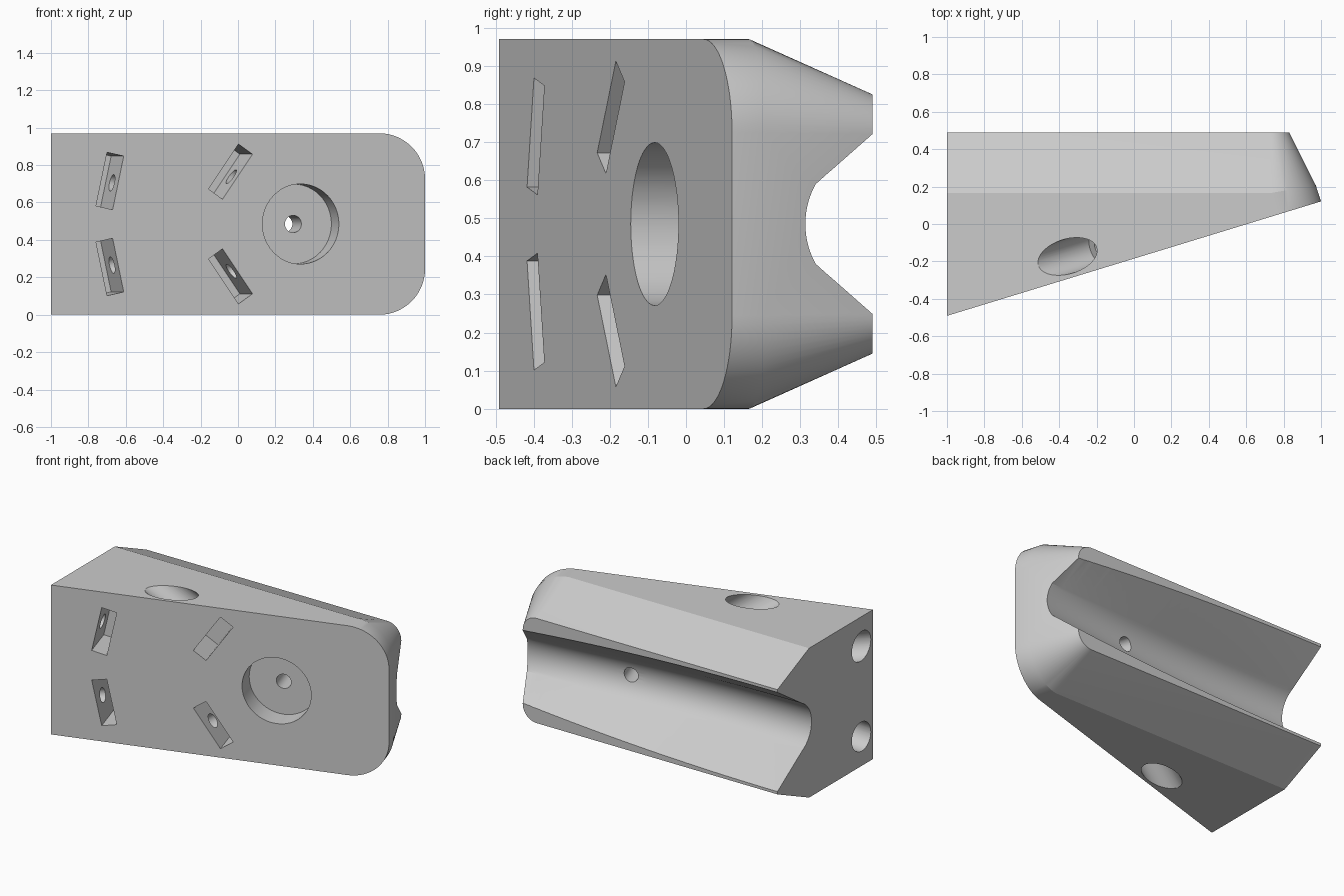
import bpy, bmesh, math
from mathutils import Vector, Matrix

cube = bpy.data.objects.get("Cube")
if cube:
    bpy.data.objects.remove(cube)

HEIGHT = 0.97
MID = HEIGHT / 2
Z = Vector((0, 0, 1))
ALONG = Vector((2, 0.612, 0)).normalized()      # runs along the sloped front
INWARD = Z.cross(ALONG)                         # points into the body


def front_y(x):
    return -0.491 + 0.306 * (x + 1)


def make_object(name, bm):
    bmesh.ops.triangulate(bm, faces=bm.faces)
    bmesh.ops.recalc_face_normals(bm, faces=bm.faces)
    mesh = bpy.data.meshes.new(name)
    bm.to_mesh(mesh)
    bm.free()
    obj = bpy.data.objects.new(name, mesh)
    bpy.context.collection.objects.link(obj)
    return obj


def loft(name, rings):
    """Skin closed rings of points and cap both ends."""
    bm = bmesh.new()
    loops = [[bm.verts.new(p) for p in ring] for ring in rings]
    n = len(loops[0])
    for a, b in zip(loops, loops[1:]):
        for i in range(n):
            j = (i + 1) % n
            bm.faces.new((a[i], a[j], b[j], b[i]))
    bm.faces.new(loops[0])
    bm.faces.new(loops[-1])
    return make_object(name, bm)


def outline(end_x, inset, radius, depth_rule, steps=16):
    """Slab outline with two rounded corners at the narrow end."""
    pts = [(-1, inset)]
    for side, start in ((inset + radius, -90), (HEIGHT - inset - radius, 0)):
        for i in range(steps + 1):
            a = math.radians(start + 90 * i / steps)
            pts.append((end_x - radius + radius * math.cos(a),
                        side + radius * math.sin(a)))
    pts.append((-1, HEIGHT - inset))
    return [(x, depth_rule(x), z) for x, z in pts]


def cylinder(name, start, direction, near, far, radius):
    bm = bmesh.new()
    bmesh.ops.create_cone(bm, cap_ends=True, segments=48, radius1=radius,
                          radius2=radius, depth=far - near)
    turn = direction.to_track_quat('Z', 'Y').to_matrix().to_4x4()
    bm.transform(Matrix.Translation(start + direction * (near + far) / 2) @ turn)
    return make_object(name, bm)


def carve(body, cutters):
    """Cut each shape in turn; use the second solver if the first does nothing."""
    for cutter in cutters:
        cutter.hide_render = True
        for solver in ('MANIFOLD', 'EXACT'):
            mod = body.modifiers.new("cut", 'BOOLEAN')
            mod.operation = 'DIFFERENCE'
            mod.solver = solver
            mod.object = cutter
            bpy.context.view_layer.update()
            graph = bpy.context.evaluated_depsgraph_get()
            result = bpy.data.meshes.new_from_object(body.evaluated_get(graph))
            body.modifiers.clear()
            if len(result.vertices) not in (0, len(body.data.vertices)):
                body.data = result
                break
    for cutter in cutters:
        bpy.data.objects.remove(cutter)


# Wedge body: sloped front, straight sides, bevelled back
body = loft("wedge_body", [
    outline(1, 0, 0.245, front_y),
    outline(0.972, 0, 0.245, lambda x: 0.165 + max(0, x - 0.727) * 0.17),
    outline(0.83, 0.145, 0.1, lambda x: 0.49)])


# Back channel: flared walls and a round bottom, deeper toward the wide end
def channel_ring(x):
    t = 1 - (max(x + 1, 0) / 1.9) ** 2
    mix = lambda a, b: a + (b - a) * t
    lip, wall_z = mix(0.23, 0.322), mix(0.105, 0.155)
    wall_y, floor_y = mix(0.34, 0.238), mix(0.31, 0.14)
    flare = (lip - wall_z) / (0.49 - wall_y)
    top = lip + 0.1 * flare
    pts = [(0.59, top)]
    sag = wall_y - floor_y
    r = (wall_z ** 2 + sag ** 2) / (2 * sag)
    half = math.asin(min(1, wall_z / r))
    for i in range(17):
        a = half * (1 - i / 8)
        pts.append((floor_y + r - r * math.cos(a), r * math.sin(a)))
    pts.append((0.59, -top))
    return [(x, y, MID + z) for y, z in pts]


# Round recess in the front, with a bore that opens into the channel
centre = Vector((0.335, front_y(0.335), MID))
cutters = [cylinder("recess_cutter", centre, INWARD, -0.2, 0.137, 0.214),
           cylinder("bore_cutter", centre, INWARD, 0.1, 0.7, 0.046)]

# Four nut slots, each with a bolt hole and a wide outer bore
for x, rise, tilt in ((-0.685, 0.23, 12.2), (-0.04, 0.28, 34.8)):
    for side in (1, -1):
        a = math.radians(tilt) * side
        bolt = ALONG * math.cos(a) - Z * math.sin(a)
        length = ALONG * math.sin(a) + Z * math.cos(a)
        mouth = Vector((x, front_y(x), MID + side * rise))
        axes = Matrix((bolt, length, INWARD)).transposed().to_4x4()
        bm = bmesh.new()
        bmesh.ops.create_cube(bm, size=1)
        bm.transform(Matrix.Translation(mouth + INWARD * 0.09) @ axes
                     @ Matrix.Diagonal((0.095, 0.293, 0.28, 1)))
        seat = mouth + INWARD * 0.115
        cutters += [
            make_object("slot_cutter", bm),
            cylinder("bolt_cutter", seat, -bolt, -0.2, 0.3, 0.045),
            cylinder("outer_bore_cutter", seat, -bolt, 0.14, 0.7, 0.093)]

cutters.append(loft("channel_cutter",
                    [channel_ring(-1.1 + 2.2 * i / 32) for i in range(33)]))
carve(body, cutters)

# Plain grey finish
grey = bpy.data.materials.new("plain_grey")
grey.use_nodes = True
colour = (0.6, 0.6, 0.6, 1)
grey.diffuse_color = colour
grey.node_tree.nodes["Principled BSDF"].inputs["Base Color"].default_value = colour
body.data.materials.clear()
body.data.materials.append(grey)
for poly in body.data.polygons:
    poly.material_index = 0

bpy.ops.object.select_all(action='DESELECT')
body.select_set(True)
bpy.context.view_layer.objects.active = body
bpy.ops.object.shade_smooth_by_angle(angle=math.radians(20))
